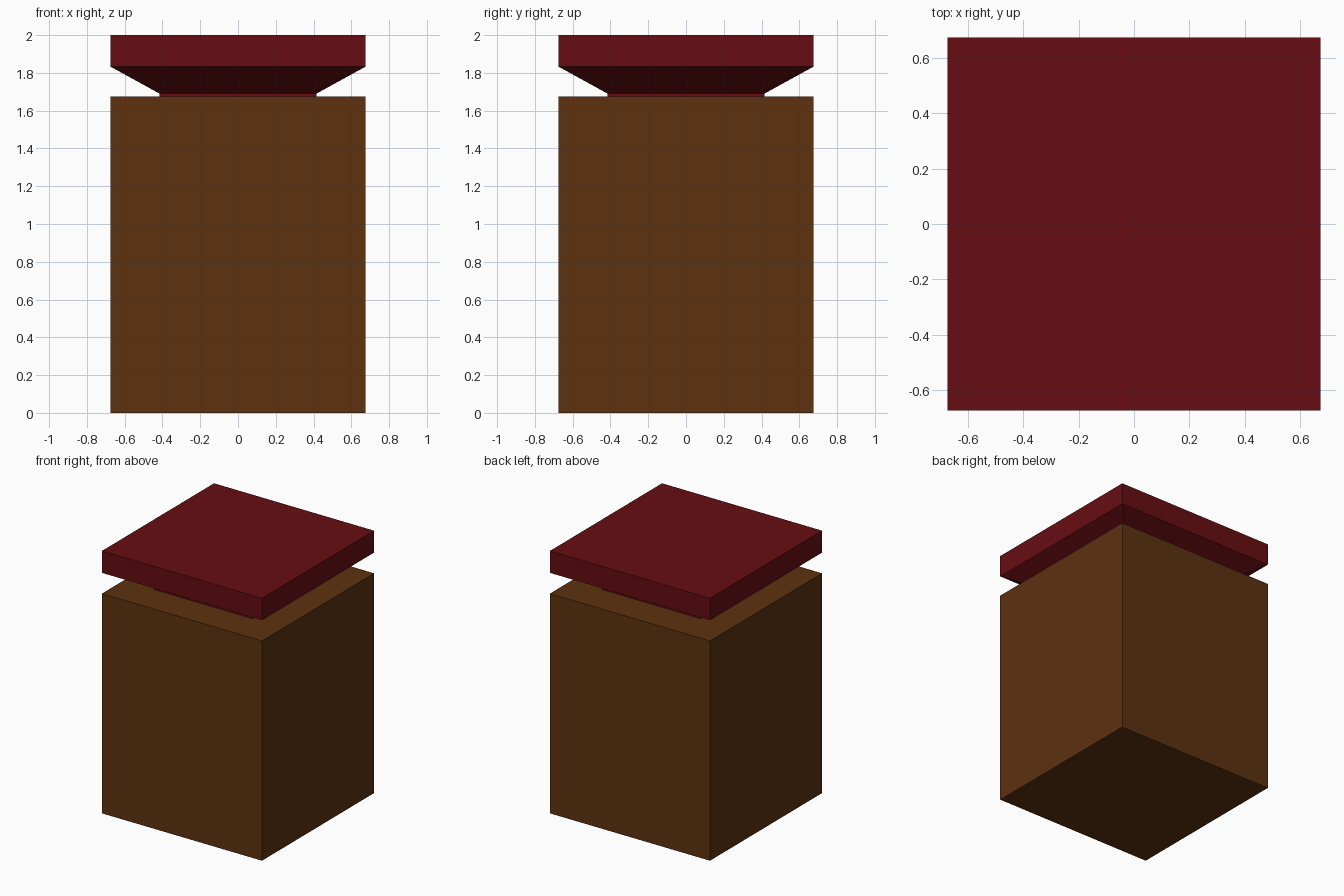
import bpy, bmesh

if "Cube" in bpy.data.objects:
    bpy.data.objects.remove(bpy.data.objects["Cube"])


def material(name, rgb):
    mat = bpy.data.materials.new(name)
    mat.diffuse_color = (*rgb, 1.0)
    mat.use_nodes = True
    mat.node_tree.nodes["Principled BSDF"].inputs["Base Color"].default_value = mat.diffuse_color
    return mat


def square_stack(name, profile, mat):
    """Loft square sections, given as (half width, height), and cap both ends."""
    bm = bmesh.new()
    rings = [[bm.verts.new((sx * h, sy * h, z))
              for sx, sy in ((-1, -1), (1, -1), (1, 1), (-1, 1))]
             for h, z in profile]
    for low, high in zip(rings, rings[1:]):
        for i in range(4):
            j = (i + 1) % 4
            bm.faces.new((low[i], low[j], high[j], high[i]))
    bm.faces.new(rings[0][::-1])
    bm.faces.new(rings[-1])
    bmesh.ops.recalc_face_normals(bm, faces=bm.faces)
    mesh = bpy.data.meshes.new(name)
    bm.to_mesh(mesh)
    bm.free()
    mesh.materials.append(mat)
    obj = bpy.data.objects.new(name, mesh)
    bpy.context.collection.objects.link(obj)
    return obj


brown = material("brown", (0.11, 0.032, 0.005))
red = material("dark_red", (0.135, 0.004, 0.006))

# Tall square container
square_stack("body", [(0.675, 0.0), (0.675, 1.675)], brown)

# Lid: short neck, flared underside, flat slab
square_stack("lid", [(0.415, 1.675), (0.415, 1.69), (0.675, 1.833), (0.675, 2.0)], red)
